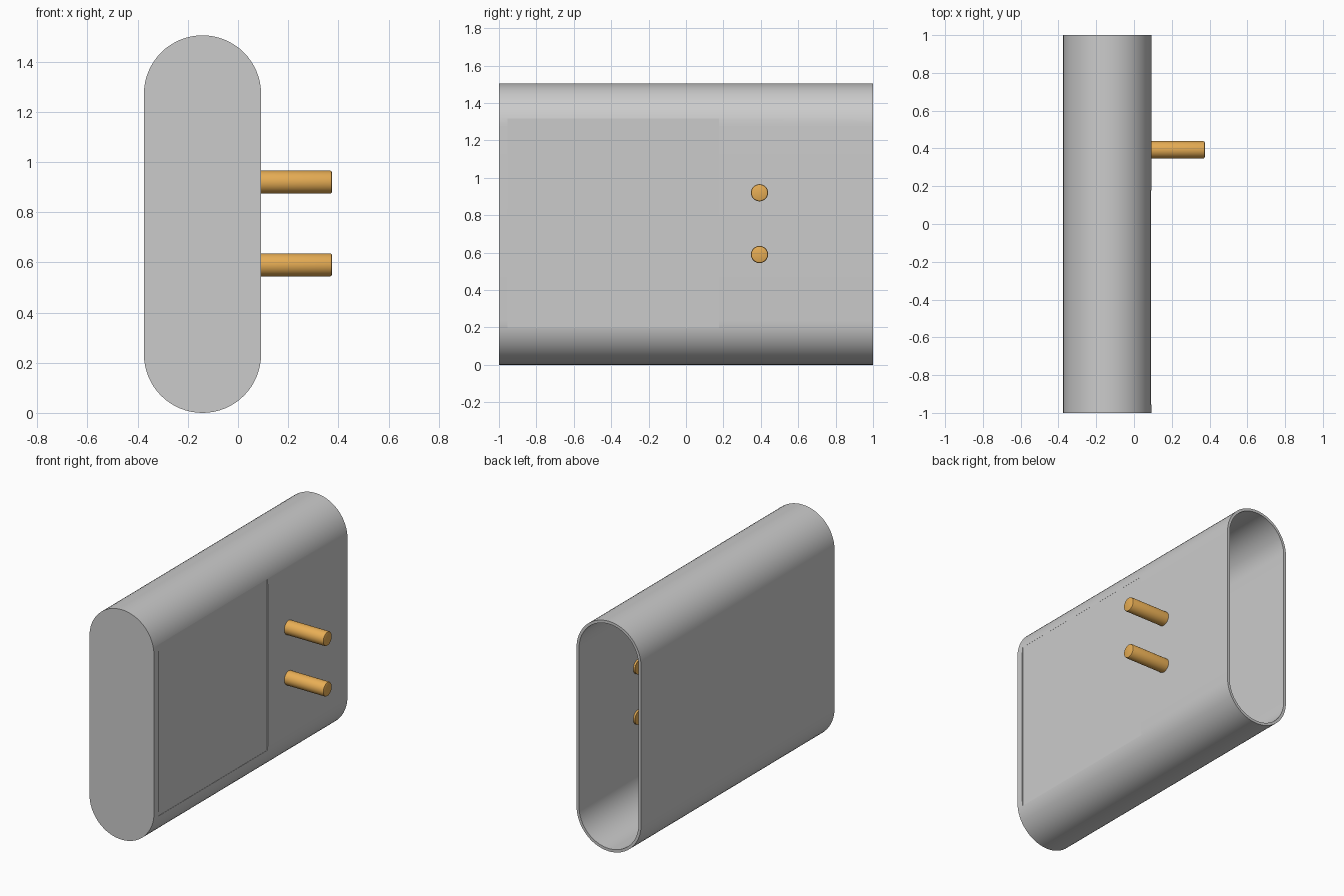
import bpy
import bmesh
import math
from mathutils import Matrix

HEIGHT = 1.505
RADIUS = 0.2335
CENTRE_X = -0.1415
WALL = 0.018

default = bpy.data.objects.get("Cube")
if default:
    bpy.data.objects.remove(default, do_unlink=True)


def finish(bm, name):
    bmesh.ops.recalc_face_normals(bm, faces=bm.faces)
    mesh = bpy.data.meshes.new(name)
    bm.to_mesh(mesh)
    bm.free()
    obj = bpy.data.objects.new(name, mesh)
    bpy.context.collection.objects.link(obj)
    return obj


def activate(obj):
    bpy.ops.object.select_all(action='DESELECT')
    obj.select_set(True)
    bpy.context.view_layer.objects.active = obj


def stadium(name, radius, y_front, y_back, steps=32):
    """Upright rounded slot profile extruded along y."""
    bm = bmesh.new()
    verts = []
    for cz, start in ((HEIGHT - RADIUS, 0), (RADIUS, math.pi)):
        for i in range(steps + 1):
            a = start + math.pi * i / steps
            verts.append(bm.verts.new((CENTRE_X + radius * math.cos(a), y_front,
                                       cz + radius * math.sin(a))))
    face = bm.faces.new(verts)
    moved = bmesh.ops.extrude_face_region(bm, geom=[face])["geom"]
    bmesh.ops.translate(bm, vec=(0, y_back - y_front, 0),
                        verts=[v for v in moved if isinstance(v, bmesh.types.BMVert)])
    return finish(bm, name)


def box(name, low, high):
    bm = bmesh.new()
    bmesh.ops.create_cube(bm, size=1)
    for v in bm.verts:
        v.co = [lo + (c + 0.5) * (hi - lo) for c, lo, hi in zip(v.co, low, high)]
    return finish(bm, name)


def cut(target, cutter):
    cutter.hide_render = True
    mod = target.modifiers.new("Cut", 'BOOLEAN')
    mod.operation = 'DIFFERENCE'
    mod.solver = 'EXACT'
    mod.object = cutter
    activate(target)
    bpy.ops.object.modifier_apply(modifier=mod.name)
    bpy.data.objects.remove(cutter, do_unlink=True)


# Hollow housing: closed at the front, open at the back
housing = stadium("housing", RADIUS, -1, 1)
cut(housing, stadium("cavity", RADIUS - WALL, -1 + WALL, 1.1))

# Shallow square label recess on the side
side = CENTRE_X + RADIUS
cut(housing, box("recess", (side - 0.005, -0.955, 0.197), (side + 0.1, 0.177, 1.317)))
activate(housing)
bpy.ops.object.shade_smooth_by_angle(angle=math.radians(30))

# Brass contact pins through the side wall
brass = bpy.data.materials.new("brass")
brass.use_nodes = True
colour = (0.80, 0.42, 0.09, 1)
brass.diffuse_color = colour
brass.node_tree.nodes["Principled BSDF"].inputs["Base Color"].default_value = colour

x_in, x_out = side - WALL - 0.012, 0.375
for name, z in (("upper_pin", 0.92), ("lower_pin", 0.59)):
    bm = bmesh.new()
    bmesh.ops.create_cone(bm, cap_ends=True, segments=32, radius1=0.046,
                          radius2=0.046, depth=x_out - x_in,
                          matrix=Matrix.Translation(((x_in + x_out) / 2, 0.393, z))
                          @ Matrix.Rotation(math.pi / 2, 4, 'Y'))
    rim = [e for e in bm.edges if all(v.co.x > side for v in e.verts)]
    bmesh.ops.bevel(bm, geom=rim, offset=0.008, segments=2, profile=0.5,
                    affect='EDGES')
    pin = finish(bm, name)
    pin.data.materials.append(brass)
    activate(pin)
    bpy.ops.object.shade_smooth_by_angle(angle=math.radians(40))
